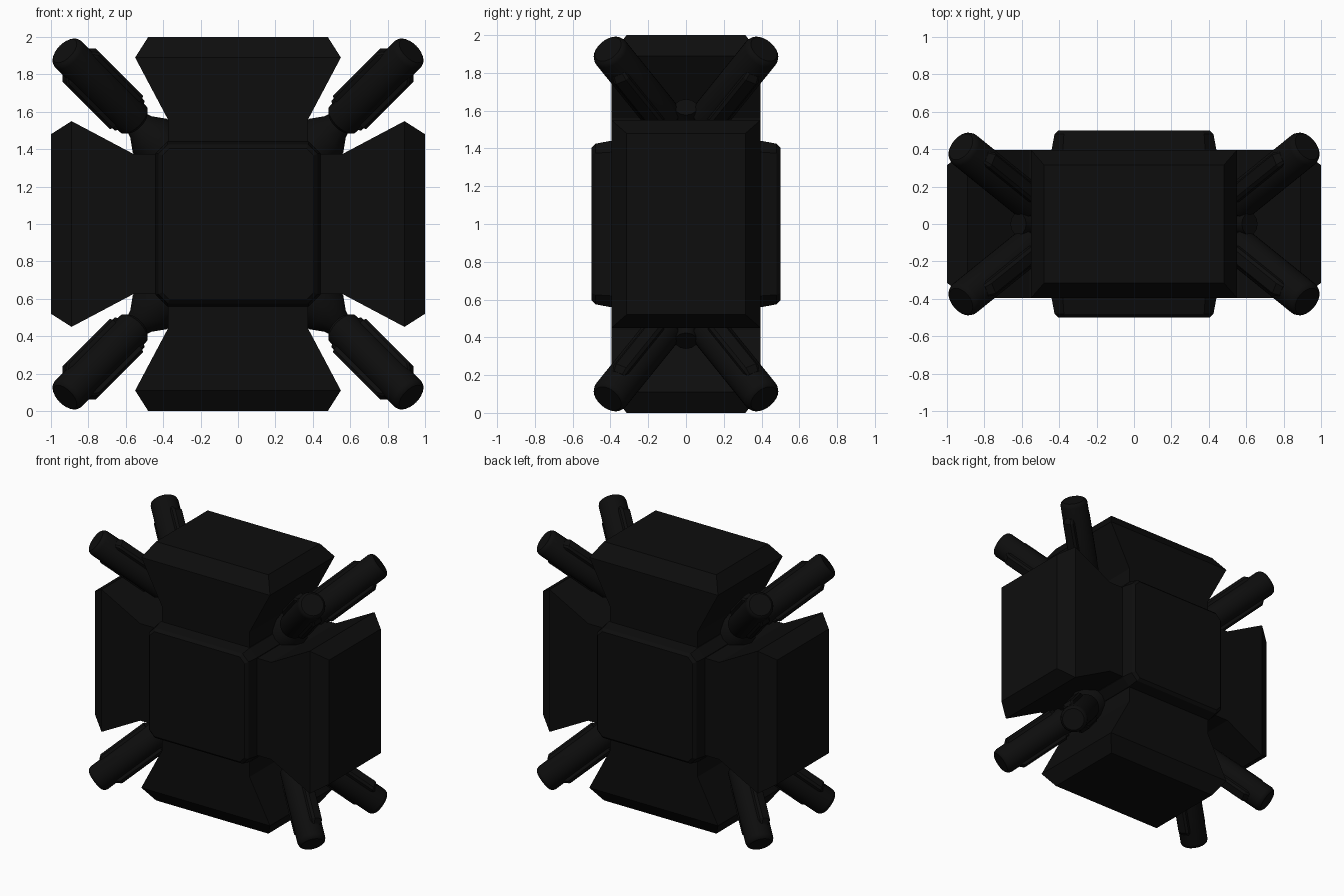
import bpy, bmesh, math
from mathutils import Vector

if "Cube" in bpy.data.objects:
    bpy.data.objects.remove(bpy.data.objects["Cube"])

black = bpy.data.materials.new("matte black")
black.diffuse_color = (0.004, 0.004, 0.004, 1)
black.use_nodes = True
black.node_tree.nodes["Principled BSDF"].inputs["Base Color"].default_value = black.diffuse_color
CENTRE = Vector((0, 0, 1))


def rect(a, b, c=0.0):
    """Rectangle outline with half sizes a, b and corner chamfer c."""
    if c == 0:
        return [(a, b), (-a, b), (-a, -b), (a, -b)]
    return [(a, b - c), (a - c, b), (c - a, b), (-a, b - c),
            (-a, c - b), (c - a, -b), (a - c, -b), (a, c - b)]


def circle(r, n=24):
    return [(r * math.cos(2 * math.pi * i / n), r * math.sin(2 * math.pi * i / n))
            for i in range(n)]


def loft(name, origin, axis, u, rings, smooth=False):
    """Skin a closed solid through outlines placed along an axis."""
    axis, u = axis.normalized(), u.normalized()
    v = axis.cross(u)
    bm = bmesh.new()
    loops = [[bm.verts.new(origin + axis * d + u * p + v * q) for p, q in pts]
             for d, pts in rings]
    n = len(loops[0])
    for lo, hi in zip(loops, loops[1:]):
        for i in range(n):
            j = (i + 1) % n
            bm.faces.new((lo[i], lo[j], hi[j], hi[i]))
    bm.faces.new(loops[0][::-1])
    bm.faces.new(loops[-1])
    bmesh.ops.recalc_face_normals(bm, faces=bm.faces)
    me = bpy.data.meshes.new(name)
    bm.to_mesh(me)
    bm.free()
    me.materials.append(black)
    ob = bpy.data.objects.new(name, me)
    bpy.context.collection.objects.link(ob)
    if smooth:
        bpy.ops.object.select_all(action='DESELECT')
        ob.select_set(True)
        bpy.context.view_layer.objects.active = ob
        bpy.ops.object.shade_smooth_by_angle(angle=math.radians(35))
    return ob


# Central body with softened front and back edges
loft("core_body", CENTRE, Vector((0, 1, 0)), Vector((1, 0, 0)), [
    (-0.50, rect(0.405, 0.405, 0.04)), (-0.48, rect(0.425, 0.425, 0.05)),
    (-0.40, rect(0.44, 0.44, 0.06)), (0.40, rect(0.44, 0.44, 0.06)),
    (0.48, rect(0.425, 0.425, 0.05)), (0.50, rect(0.405, 0.405, 0.04))])

# Four flared blocks with chamfered outer ends
for name, axis in (("top_block", (0, 0, 1)), ("bottom_block", (0, 0, -1)),
                   ("right_block", (1, 0, 0)), ("left_block", (-1, 0, 0))):
    axis = Vector(axis)
    side = axis.cross(Vector((0, 1, 0)))
    loft(name, CENTRE, axis, side, [
        (0.38, rect(0.375, 0.395)), (0.56, rect(0.375, 0.395)),
        (0.89, rect(0.55, 0.395)), (1.0, rect(0.48, 0.315))])

# Corner hubs, each carrying a front and a back thruster
for sx, xname in ((-1, "left"), (1, "right")):
    for sz, zname in ((-1, "lower"), (1, "upper")):
        corner = f"{zname}_{xname}"
        out = Vector((sx, 0, sz))
        loft(f"hub_{corner}", CENTRE, out, Vector((0, 1, 0)), [
            (0.54, circle(0.13, 12)), (0.665, circle(0.13, 12)),
            (0.735, circle(0.08, 12)), (0.80, circle(0.06, 12)),
            (0.875, circle(0.06, 12))], smooth=True)
        for sy, yname in ((-1, "front"), (1, "back")):
            start = Vector((sx * 0.55, sy * 0.11, 1 + sz * 0.55))
            end = Vector((sx * 0.925, sy * 0.413, 1 + sz * 0.925))
            axis = end - start
            L = axis.length
            wide = Vector((sx, 0, -sz))
            # Round tube with a bevelled tip
            loft(f"tube_{corner}_{yname}", start, axis, wide, [
                (0, circle(0.085)), (0.02, circle(0.1)),
                (L - 0.03, circle(0.1)), (L - 0.01, circle(0.093)),
                (L, circle(0.08))], smooth=True)
            # Flat rail running through the tube
            loft(f"rail_{corner}_{yname}", start, axis, wide, [
                (0.06, rect(0.112, 0.035, 0.01)), (0.09, rect(0.112, 0.035, 0.01)),
                (0.092, rect(0.125, 0.045, 0.015)),
                (0.77 * L, rect(0.125, 0.045, 0.015)),
                (0.82 * L, rect(0.10, 0.035, 0.01))])
